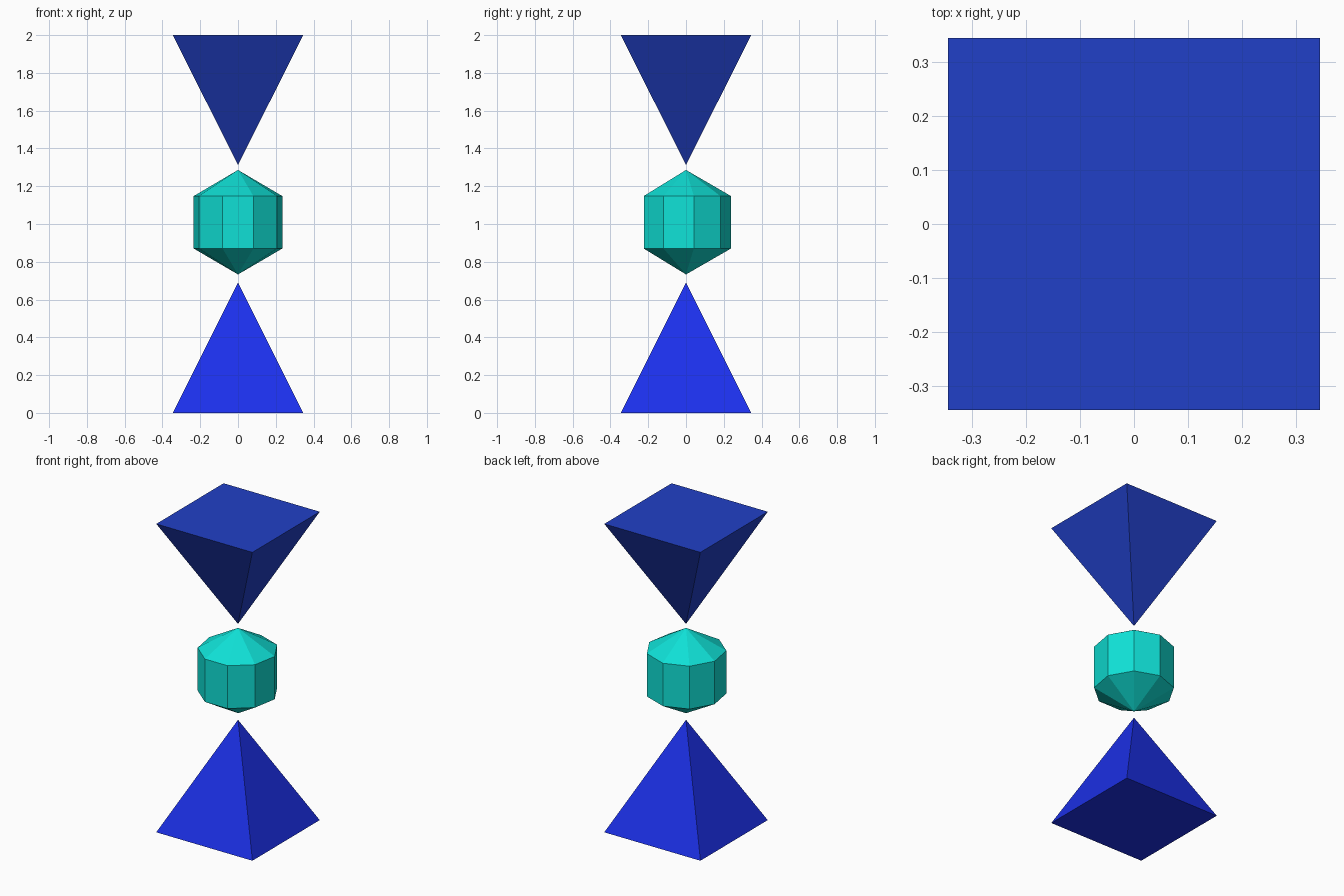
import bpy, bmesh
from math import sin, cos, pi, sqrt

if "Cube" in bpy.data.objects:
    bpy.data.objects.remove(bpy.data.objects["Cube"])


def material(name, srgb):
    lin = [c / 12.92 if c < 0.04 else ((c + 0.055) / 1.055) ** 2.4 for c in srgb]
    mat = bpy.data.materials.new(name)
    mat.diffuse_color = (*lin, 1)
    mat.use_nodes = True
    mat.node_tree.nodes["Principled BSDF"].inputs["Base Color"].default_value = mat.diffuse_color
    return mat


def faceted_lathe(name, profile, sides, start, mat):
    """Spin (radius, z) points from bottom to top; radius 0 makes a tip."""
    bm = bmesh.new()
    rings = []
    for r, z in profile:
        n = sides if r else 1
        rings.append([bm.verts.new((r * cos(start + 2 * pi * i / sides),
                                    r * sin(start + 2 * pi * i / sides), z))
                      for i in range(n)])
    for a, b in zip(rings, rings[1:]):
        for i in range(sides):
            j = (i + 1) % sides
            quad = [a[i % len(a)], a[j % len(a)], b[j % len(b)], b[i % len(b)]]
            bm.faces.new(list(dict.fromkeys(quad)))
    # flat caps on open ends
    for ring in (rings[0], rings[-1]):
        if len(ring) > 1:
            bm.faces.new(ring)
    bmesh.ops.recalc_face_normals(bm, faces=bm.faces[:])
    mesh = bpy.data.meshes.new(name)
    bm.to_mesh(mesh)
    bm.free()
    mesh.materials.append(mat)
    obj = bpy.data.objects.new(name, mesh)
    bpy.context.collection.objects.link(obj)
    return obj


corner = 0.345 * sqrt(2)

# square pyramids, tips facing each other
faceted_lathe("lower_pyramid", [(corner, 0), (0, 0.69)], 4, pi / 4,
              material("bright_blue", (0.11, 0.19, 0.92)))
faceted_lathe("upper_pyramid", [(0, 1.312), (corner, 2)], 4, pi / 4,
              material("deep_blue", (0.13, 0.25, 0.78)))

# nine-sided gem floating between the tips, one corner facing the back
faceted_lathe("gem", [(0, 0.733), (0.238, 0.87), (0.238, 1.148), (0, 1.286)], 9, pi / 2,
              material("turquoise", (0.06, 0.88, 0.84)))
